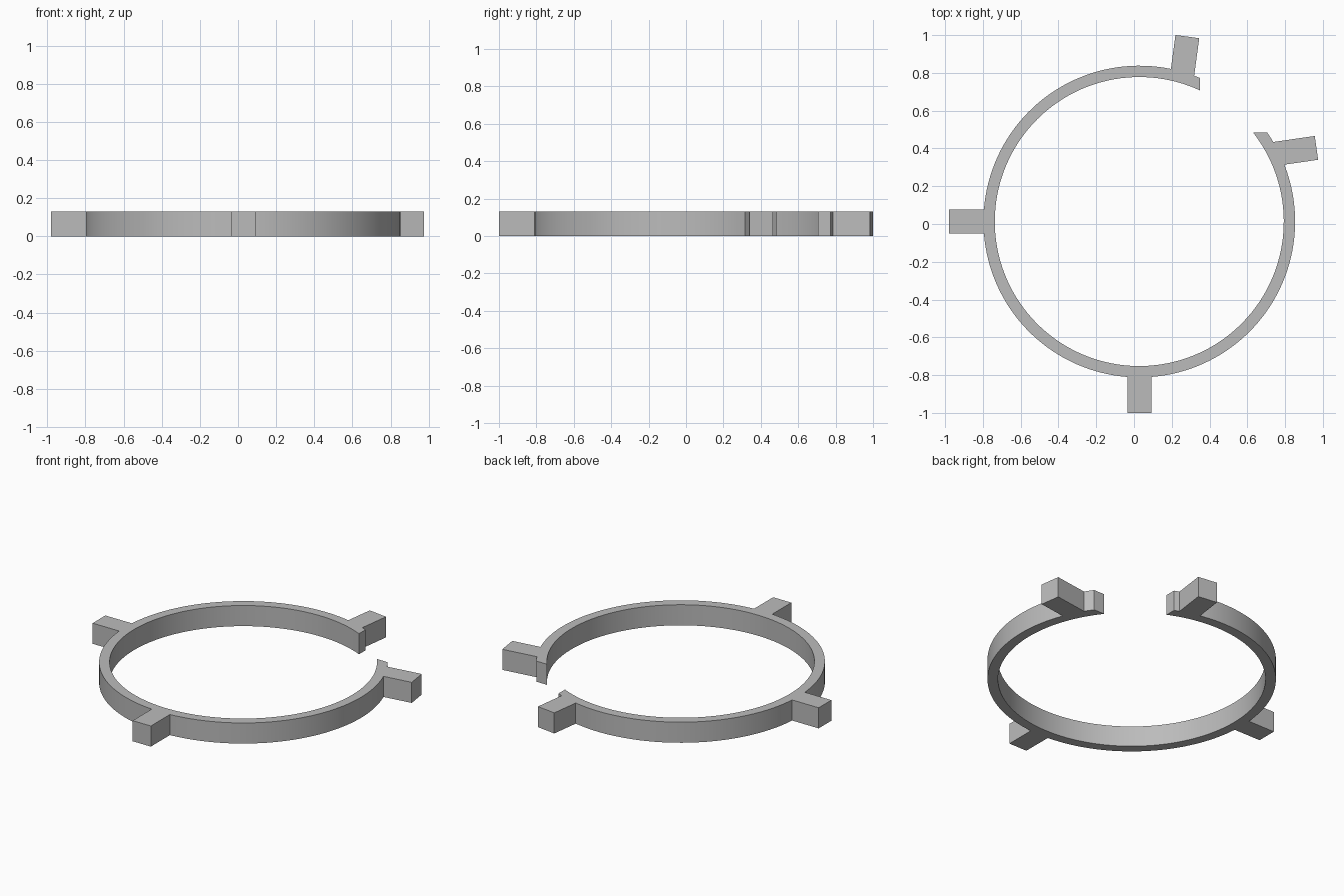
import bpy, bmesh
from math import radians, sqrt, asin, acos, pi, ceil
from mathutils import Vector, Matrix

cube = bpy.data.objects.get("Cube")
if cube:
    bpy.data.objects.remove(cube, do_unlink=True)

CENTRE = Vector((0.028, 0.013))
OUTER, INNER, HEIGHT = 0.825, 0.765, 0.13
TAB_WIDTH = 0.127
GAP_X, GAP_Y = 0.322, 0.472      # square corner that cuts the gap, from the ring centre


def arc(radius, start, end):
    """Points along a circle from start to end angle."""
    steps = max(2, ceil(abs(end - start) / radians(2.5)))
    return [Matrix.Rotation(start + (end - start) * i / steps, 2) @ Vector((radius, 0))
            for i in range(steps + 1)]


def tab(tip, degrees):
    """Four corners of a tab: root, tip, tip, root, going counter-clockwise."""
    out = Matrix.Rotation(radians(degrees), 2) @ Vector((1, 0))
    side = Vector((-out.y, out.x)) * TAB_WIDTH / 2
    corners = [Vector(tip) - side, Vector(tip) + side]
    roots = []
    for c in corners:            # slide back along the tab to the ring's outer wall
        along = c.dot(out)
        roots.append(c - out * (along - sqrt(along ** 2 - c.dot(c) + OUTER ** 2)))
    return [roots[0], *corners, roots[1]]


def angle(p):
    a = Vector((1, 0)).angle_signed(p)
    return (-a) % (2 * pi)


# Outer wall with the four tabs, counter-clockwise from one side of the gap
tabs = [tab((0.2545, 0.979), 82.3), tab((-1.008, 0), 180),
        tab((0, -1.013), 270), tab((0.938, 0.39), 8.2)]
outline = []
position = acos(GAP_X / OUTER)
for corners in tabs:
    start, end = angle(corners[0]), angle(corners[3])
    if start < position:
        start += 2 * pi
    outline += arc(OUTER, position, start)[:-1] + corners[:3]
    position = end if end > start else end + 2 * pi
outline += arc(OUTER, position, 2 * pi + asin(GAP_Y / OUTER))

# Inner wall, back the other way
outline += arc(INNER, 2 * pi + asin(GAP_Y / INNER), acos(GAP_X / INNER))

# Extrude the outline into a solid
bm = bmesh.new()
base = bm.faces.new([bm.verts.new((*(p + CENTRE), 0)) for p in outline])
lifted = bmesh.ops.extrude_face_region(bm, geom=[base], use_keep_orig=True)["geom"]
bmesh.ops.translate(bm, vec=(0, 0, HEIGHT),
                    verts=[g for g in lifted if isinstance(g, bmesh.types.BMVert)])
bmesh.ops.recalc_face_normals(bm, faces=bm.faces)
bmesh.ops.triangulate(bm, faces=[f for f in bm.faces if len(f.verts) > 4],
                      ngon_method='EAR_CLIP')
mesh = bpy.data.meshes.new("split_ring_with_tabs")
bm.to_mesh(mesh)
bm.free()
ring = bpy.data.objects.new("split_ring_with_tabs", mesh)
bpy.context.collection.objects.link(ring)

# Plain grey
grey = bpy.data.materials.new("plain_grey")
grey.use_nodes = True
colour = (0.5, 0.5, 0.5, 1)
grey.diffuse_color = colour
grey.node_tree.nodes["Principled BSDF"].inputs["Base Color"].default_value = colour
mesh.materials.append(grey)

bpy.ops.object.select_all(action='DESELECT')
ring.select_set(True)
bpy.context.view_layer.objects.active = ring
bpy.ops.object.shade_smooth_by_angle(angle=radians(20))
